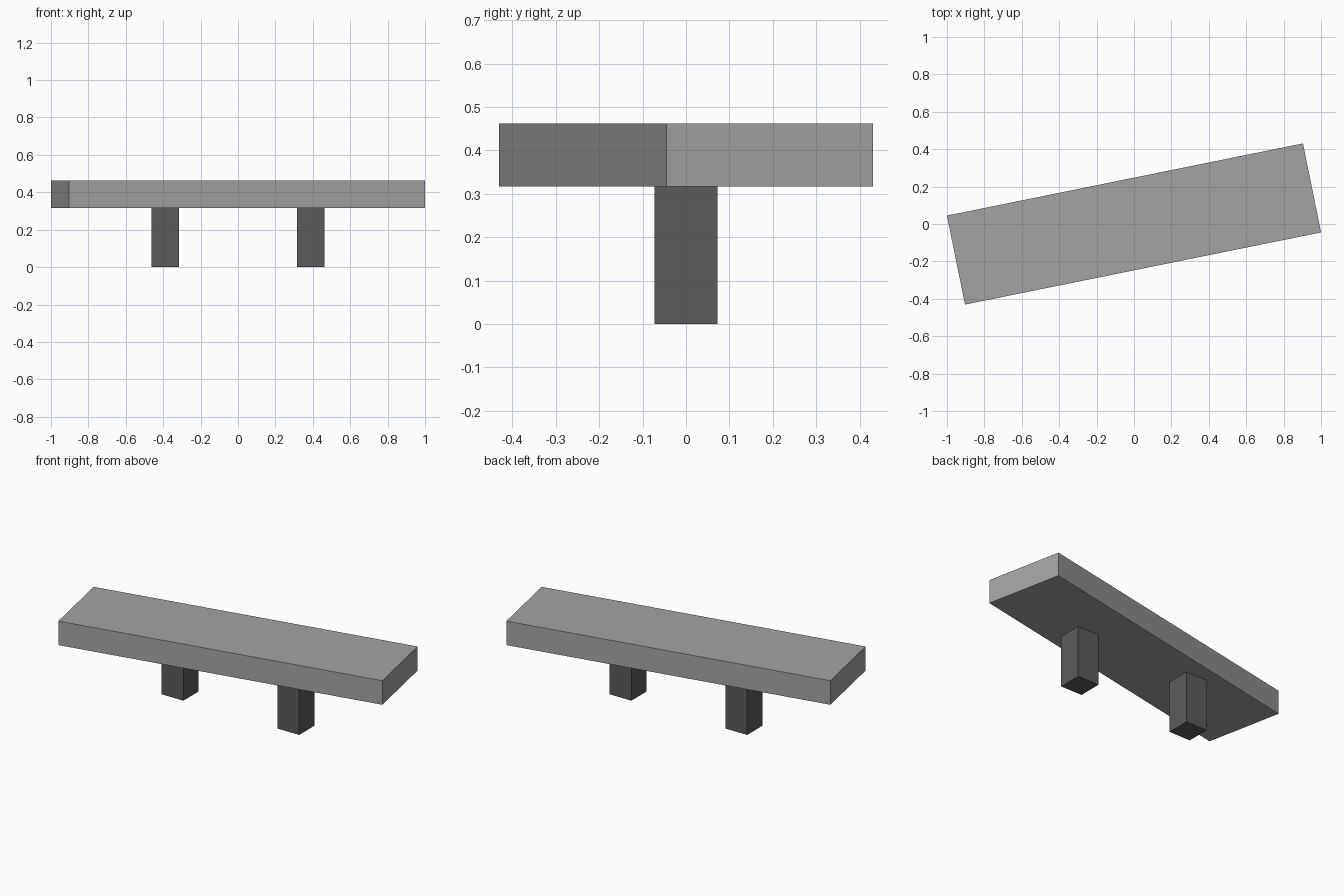
import bpy

if "Cube" in bpy.data.objects:
    bpy.data.objects.remove(bpy.data.objects["Cube"])

S = 0.4856  # overall scale: plank is 4 x 1 x 0.3 units


def material(name, v):
    m = bpy.data.materials.new(name)
    m.diffuse_color = (v, v, v, 1)
    m.use_nodes = True
    m.node_tree.nodes["Principled BSDF"].inputs["Base Color"].default_value = m.diffuse_color
    return m


def box(name, size, centre, mat, turn=0.0):
    bpy.ops.mesh.primitive_cube_add(size=1, location=[c * S for c in centre],
                                    rotation=(0, 0, turn))
    ob = bpy.context.object
    ob.name = name
    ob.scale = [s * S for s in size]
    ob.data.materials.append(mat)
    return ob


light_grey = material("light grey", 0.37)
dark_grey = material("dark grey", 0.105)

# Plank, turned slightly over the legs
box("seat", (4, 1, 0.3), (0, 0, 0.802), light_grey, 0.2)

# Two square legs, not turned
for side, x in (("left", -0.8), ("right", 0.8)):
    box(side + "_leg", (0.3, 0.3, 0.652), (x, 0, 0.326), dark_grey)
